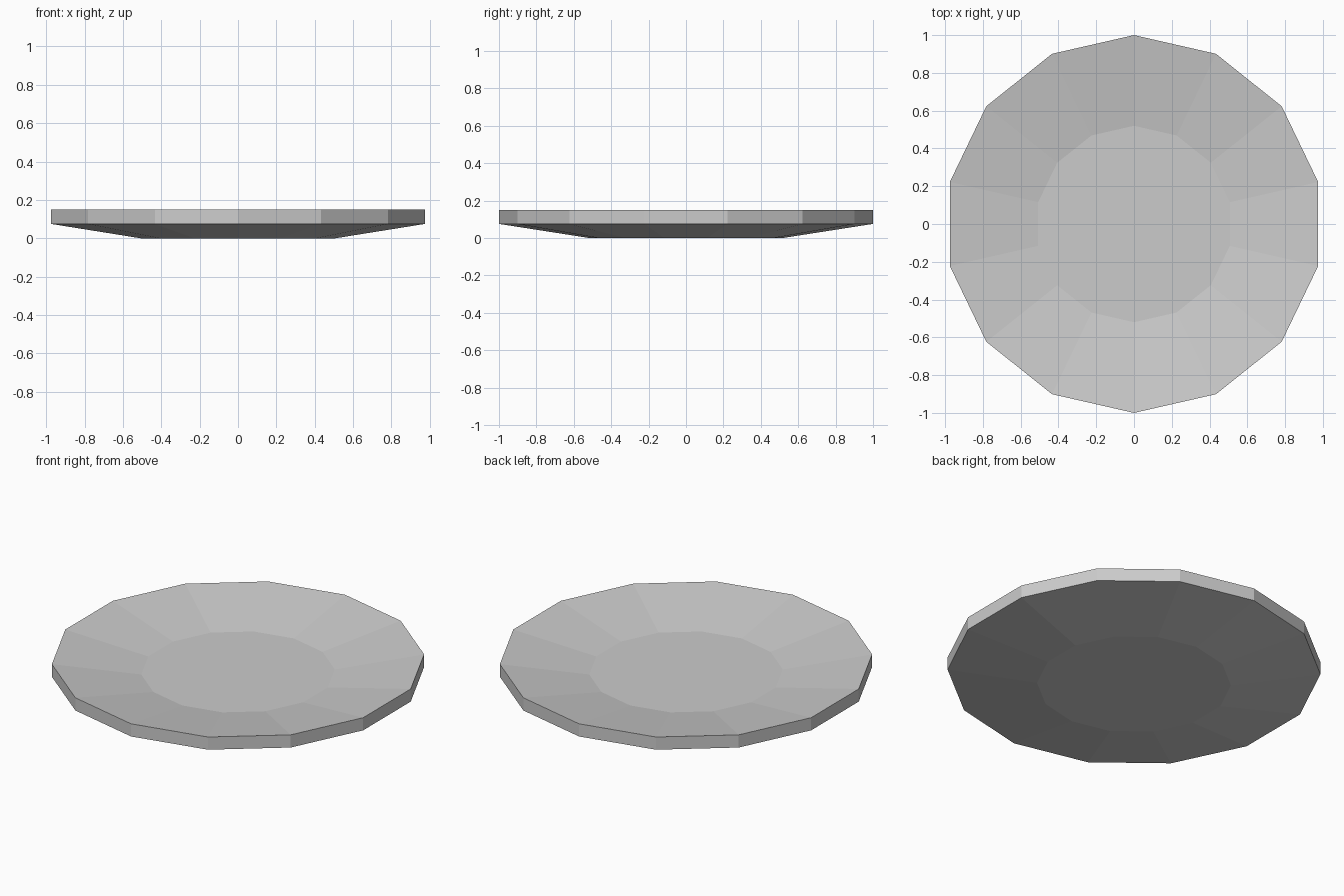
import bpy
import bmesh
from math import cos, sin, pi

SIDES = 14

cube = bpy.data.objects.get("Cube")
if cube:
    bpy.data.objects.remove(cube, do_unlink=True)

# Plain grey ceramic
grey = bpy.data.materials.new("light_grey")
grey.use_nodes = True
colour = (0.6, 0.6, 0.6, 1)
grey.diffuse_color = colour
grey.node_tree.nodes["Principled BSDF"].inputs["Base Color"].default_value = colour

# Radius and height of each ring, from the base up over the rim to the well
profile = [(0.52, 0), (1, 0.075), (1, 0.15), (0.52, 0.075)]

bm = bmesh.new()
rings = []
for radius, z in profile:
    angles = [pi / 2 + 2 * pi * i / SIDES for i in range(SIDES)]
    rings.append([bm.verts.new((radius * cos(a), radius * sin(a), z)) for a in angles])

# Sloped underside, upright rim and sloped inside
for low, high in zip(rings, rings[1:]):
    for i in range(SIDES):
        j = (i + 1) % SIDES
        bm.faces.new((low[i], low[j], high[j], high[i]))

# Flat base and flat well
bm.faces.new(rings[0][::-1])
bm.faces.new(rings[-1])
bmesh.ops.recalc_face_normals(bm, faces=bm.faces)

mesh = bpy.data.meshes.new("plate")
bm.to_mesh(mesh)
bm.free()
mesh.materials.append(grey)
plate = bpy.data.objects.new("plate", mesh)
bpy.context.collection.objects.link(plate)
